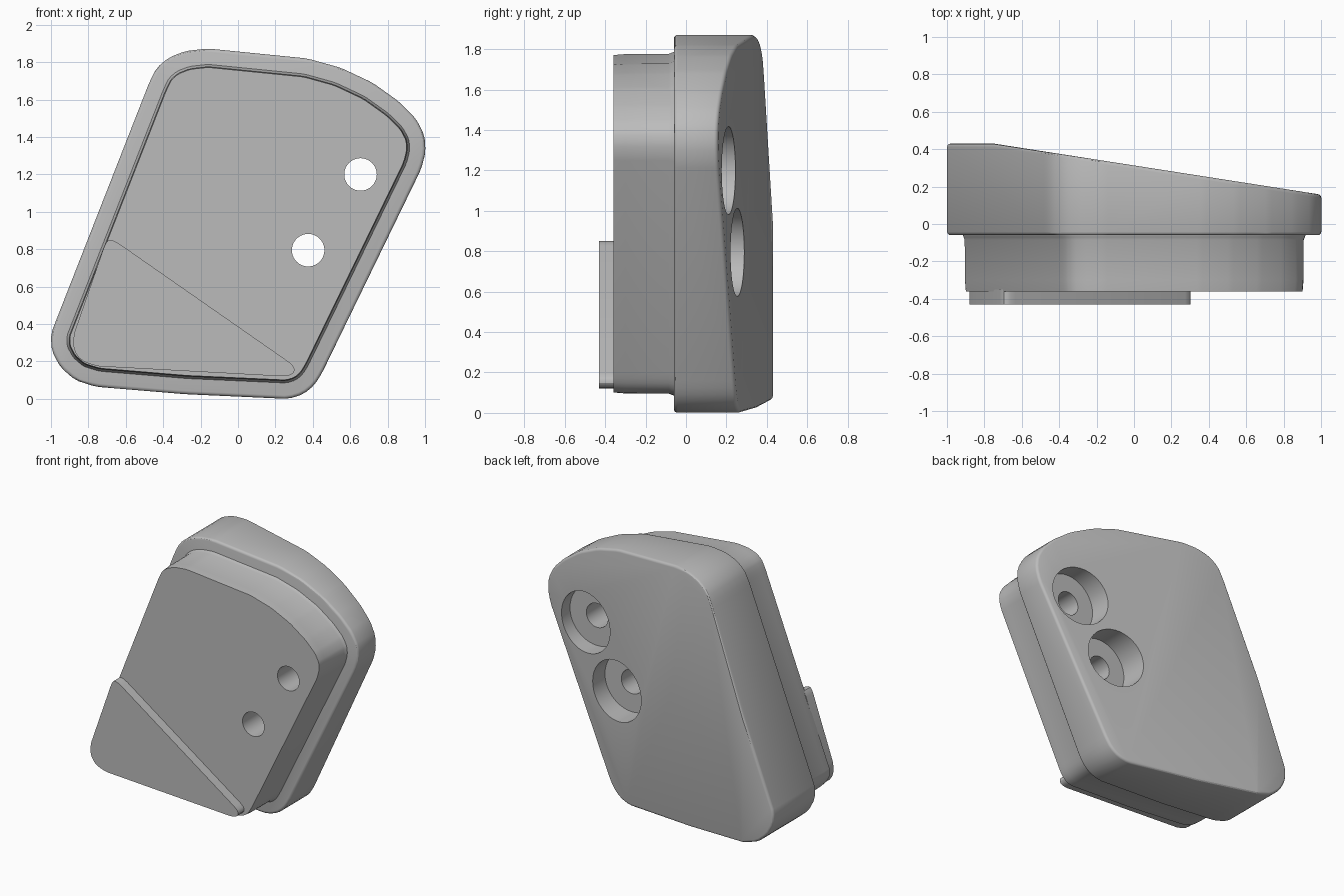
import bpy, bmesh, math
from mathutils import Vector, Matrix

cube = bpy.data.objects.get("Cube")
if cube:
    bpy.data.objects.remove(cube, do_unlink=True)

grey = bpy.data.materials.new("plain_grey")
grey.use_nodes = True
grey.diffuse_color = (0.5, 0.5, 0.5, 1)
grey.node_tree.nodes["Principled BSDF"].inputs["Base Color"].default_value = (0.5, 0.5, 0.5, 1)

# Clockwise x, z outlines
BODY = [(-1, .35), (-.475, 1.69), (-.435, 1.77), (-.37, 1.825), (-.28, 1.86), (-.16, 1.873),
        (.37, 1.82), (.55, 1.77), (.72, 1.69), (.86, 1.59), (.95, 1.5), (.997, 1.41),
        (1.003, 1.32), (.98, 1.23), (.45, .14), (.41, .075), (.35, .025), (.27, 0),
        (-.28, .025), (-.76, .065), (-.87, .1), (-.95, .17), (-.997, .26)]
PAD = [(-.88, .34), (-.71, .83), (-.69, .853), (-.65, .84), (.29, .185), (.305, .155),
       (.29, .13), (.25, .12), (-.76, .175), (-.84, .205), (-.88, .265)]
HOLES = [(.655, 1.2), (.375, .795)]


def soften(points):
    """Cut every corner once to round the outline."""
    pts = [Vector(p) for p in points]
    out = []
    for a, b in zip(pts, pts[1:] + pts[:1]):
        cut = min(0.25, 0.02 / (b - a).length)
        out += [a.lerp(b, cut), b.lerp(a, cut)]
    return out


def inset(pts, amount):
    """Offset a clockwise outline inwards."""
    out = []
    for i, p in enumerate(pts):
        a = (p - pts[i - 1]).normalized()
        b = (pts[(i + 1) % len(pts)] - p).normalized()
        na, nb = Vector((a.y, -a.x)), Vector((b.y, -b.x))
        out.append(p + (na + nb) * amount / (1 + na.dot(nb)))
    return out


def loft(name, outline, sections, planes=()):
    """Stack inset copies of an outline along y, then trim with planes."""
    bm = bmesh.new()
    rings = [[bm.verts.new((p.x, y, p.y)) for p in inset(outline, amount)]
             for y, amount in sections]
    n = len(outline)
    for r, s in zip(rings, rings[1:]):
        for i in range(n):
            j = (i + 1) % n
            bm.faces.new((r[i], r[j], s[j], s[i]))
    bm.faces.new(rings[0])
    bm.faces.new(rings[-1])
    for co, normal in planes:
        cut = bmesh.ops.bisect_plane(bm, geom=bm.verts[:] + bm.edges[:] + bm.faces[:],
                                     plane_co=co, plane_no=normal, clear_outer=True)
        rim = [e for e in cut["geom_cut"] if isinstance(e, bmesh.types.BMEdge)]
        bmesh.ops.contextual_create(bm, geom=[e for e in rim if e.is_boundary])
    return finish(bm, name)


def finish(bm, name):
    bmesh.ops.recalc_face_normals(bm, faces=bm.faces)
    mesh = bpy.data.meshes.new(name)
    bm.to_mesh(mesh)
    bm.free()
    mesh.materials.append(grey)
    obj = bpy.data.objects.new(name, mesh)
    bpy.context.collection.objects.link(obj)
    return obj


def activate(obj):
    bpy.ops.object.select_all(action='DESELECT')
    obj.select_set(True)
    bpy.context.view_layer.objects.active = obj


def apply(obj, kind, **settings):
    activate(obj)
    mod = obj.modifiers.new(kind, kind)
    for key, value in settings.items():
        setattr(mod, key, value)
    bpy.ops.object.modifier_apply(modifier=mod.name)


def drill(obj, x, z, radius, y0, y1):
    """Bore a round hole along y."""
    bm = bmesh.new()
    place = Matrix.Translation((x, (y0 + y1) / 2, z)) @ Matrix.Rotation(math.pi / 2, 4, 'X')
    bmesh.ops.create_cone(bm, cap_ends=True, segments=40, radius1=radius, radius2=radius,
                          depth=y1 - y0, matrix=place)
    cutter = finish(bm, "hole_cutter")
    cutter.hide_render = True
    apply(obj, 'BOOLEAN', operation='DIFFERENCE', solver='EXACT', object=cutter)
    bpy.data.objects.remove(cutter, do_unlink=True)


outline = soften(BODY)

# Outer cover with a sloping back
cover = loft("cover", outline, [(-.06, 0), (.7, 0)],
             [((0, .43, 0), (0, 1, 0)), ((1, .157, 0), (.156, 1, 0))])
apply(cover, 'BEVEL', width=.018, segments=3, limit_method='ANGLE', angle_limit=math.radians(40))

# Inset plug on the front, flared slightly where it meets the cover
plug = loft("plug", outline, [(-.36, .1), (-.3, .095), (-.085, .094), (-.07, .088), (-.05, .08), (0, .08)])

# Thin corner pad on the front of the plug
pad = loft("corner_pad", soften(PAD), [(-.43, 0), (-.35, 0)])

# Bolt holes, with wide counterbores in the back
for x, z in HOLES:
    drill(cover, x, z, .218, .08, .8)
    for part in (cover, plug):
        drill(part, x, z, .087, -.6, .6)

for part in (cover, plug, pad):
    activate(part)
    bpy.ops.object.shade_smooth_by_angle(angle=math.radians(30))
